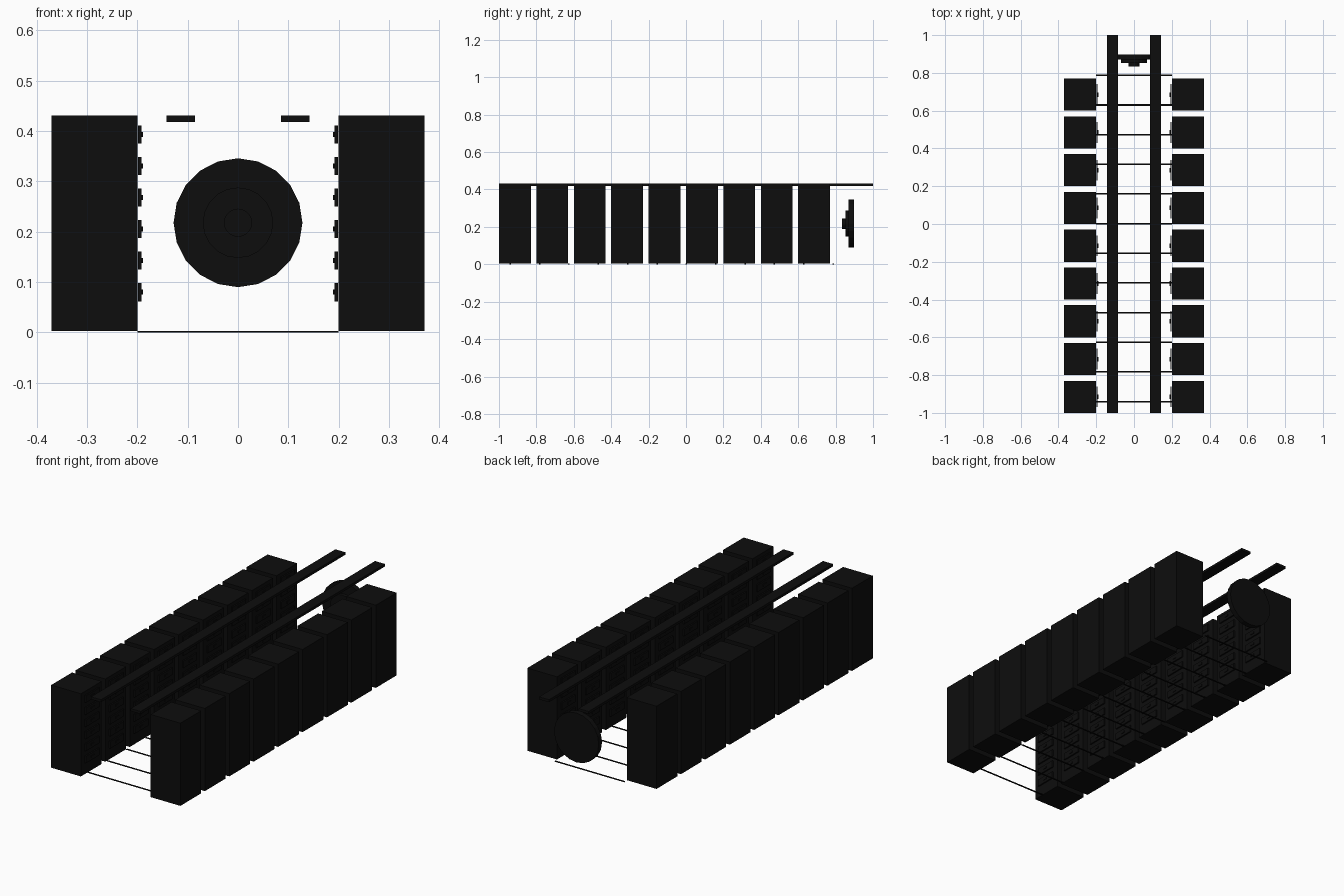
import bpy
import math

cube = bpy.data.objects.get("Cube")
if cube:
    bpy.data.objects.remove(cube, do_unlink=True)

black = bpy.data.materials.new("near_black")
black.use_nodes = True
black.diffuse_color = (0.004, 0.004, 0.004, 1)
black.node_tree.nodes["Principled BSDF"].inputs["Base Color"].default_value = black.diffuse_color


def box(name, low, high):
    """Box between two opposite corners."""
    centre = [(a + b) / 2 for a, b in zip(low, high)]
    bpy.ops.mesh.primitive_cube_add(size=1, location=centre)
    ob = bpy.context.object
    ob.name = name
    ob.scale = [b - a for a, b in zip(low, high)]
    ob.data.materials.append(black)
    return ob


def sided_box(name, side, inner, outer, y0, y1, z0, z1):
    """Box on the left (+1) or right (-1) of the aisle."""
    xs = sorted((side * inner, side * outer))
    return box(name, (xs[0], y0, z0), (xs[1], y1, z1))


def disc(name, radius, y0, y1):
    bpy.ops.mesh.primitive_cylinder_add(
        vertices=20, radius=radius, depth=y1 - y0,
        location=(0, (y0 + y1) / 2, 0.218), rotation=(math.pi / 2, 0, 0))
    ob = bpy.context.object
    ob.name = name
    ob.data.materials.append(black)


for side, label in ((1, "left"), (-1, "right")):
    # Row of cabinets with drawer plates and small knobs on the aisle side
    for i in range(9):
        y = -1 + 0.2 * i
        sided_box(f"{label}_cabinet_{i}", side, 0.2, 0.37, y, y + 0.17, 0.003, 0.431)
        for j in range(6):
            z = 0.08 + 0.0627 * j
            mid = y + 0.085
            sided_box(f"{label}_drawer_{i}_{j}", side, 0.192, 0.199,
                      mid - 0.055, mid + 0.055, z - 0.018, z + 0.018)
            sided_box(f"{label}_knob_{i}_{j}", side, 0.189, 0.193,
                      mid - 0.012, mid + 0.012, z - 0.005, z + 0.005)
    # Overhead rail
    sided_box(f"{label}_overhead_rail", side, 0.085, 0.142, -1, 1, 0.418, 0.431)

# Thin strips across the floor
for i in range(12):
    y = -0.94 + 0.157 * i
    box(f"floor_strip_{i}", (-0.2, y - 0.004, 0), (0.2, y + 0.004, 0.003))

# Stepped round end piece
disc("end_disc", 0.128, 0.87, 0.897)
disc("end_disc_ring", 0.07, 0.853, 0.871)
disc("end_disc_hub", 0.028, 0.834, 0.854)
